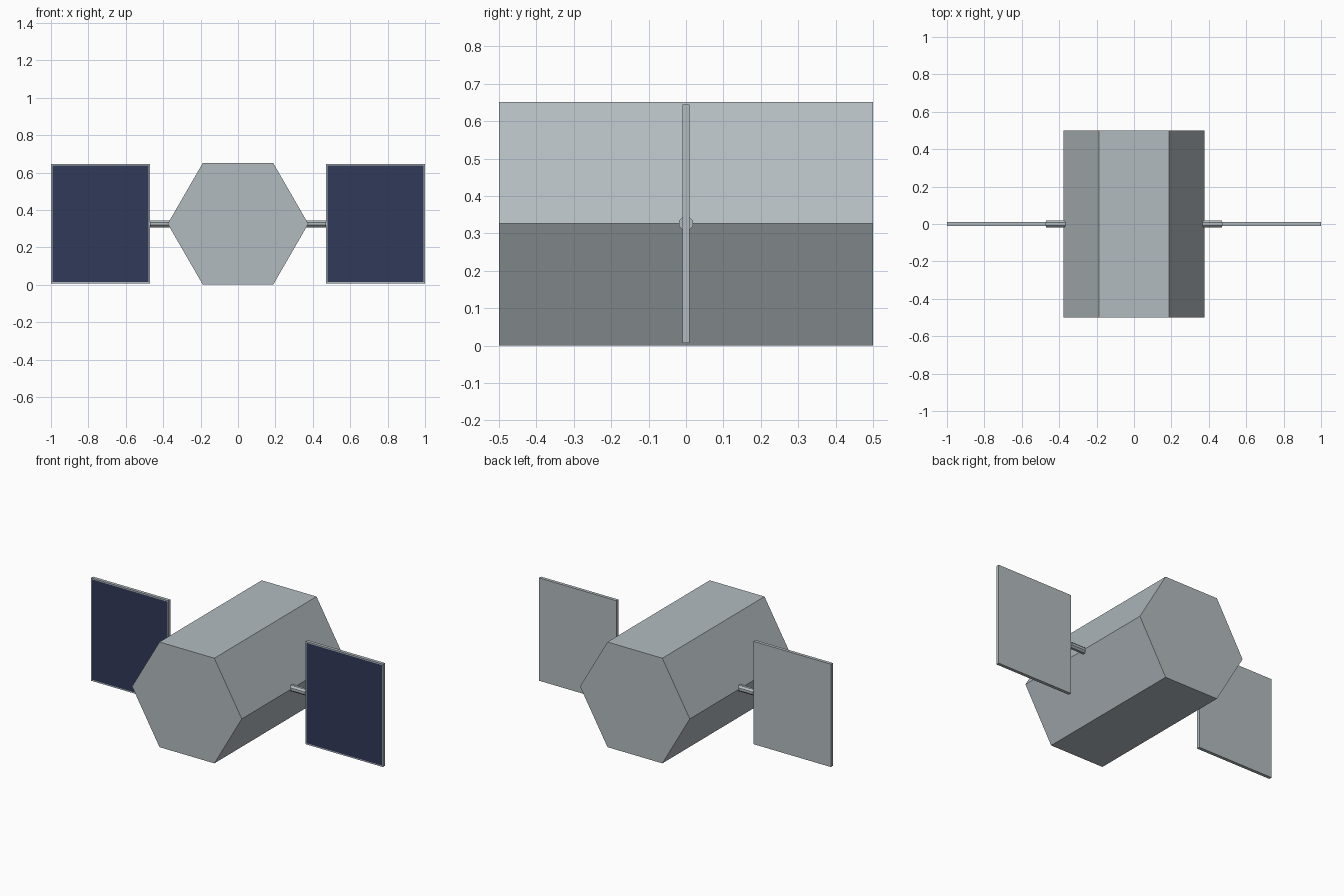
import bpy, bmesh
from math import cos, sin, pi
from mathutils import Vector

if "Cube" in bpy.data.objects:
    bpy.data.objects.remove(bpy.data.objects["Cube"], do_unlink=True)

MID_Z = 0.326


def material(name, rgb):
    mat = bpy.data.materials.new(name)
    mat.use_nodes = True
    mat.diffuse_color = (*rgb, 1)
    mat.node_tree.nodes["Principled BSDF"].inputs["Base Color"].default_value = (*rgb, 1)
    return mat


grey = material("light grey metal", (0.45, 0.50, 0.525))
blue = material("dark blue cells", (0.031, 0.041, 0.10))


def finish(name, bm, *mats):
    bmesh.ops.recalc_face_normals(bm, faces=bm.faces)
    mesh = bpy.data.meshes.new(name)
    bm.to_mesh(mesh)
    bm.free()
    for mat in mats:
        mesh.materials.append(mat)
    obj = bpy.data.objects.new(name, mesh)
    bpy.context.collection.objects.link(obj)
    return obj


def prism(name, sides, radius, start, end, place, turn=0.0):
    """Closed prism; place(u, v, w) maps cross-section and length to space."""
    bm = bmesh.new()
    angles = [turn + 2 * pi * i / sides for i in range(sides)]
    ring = [bm.verts.new(place(radius * cos(a), radius * sin(a), start)) for a in angles]
    cap = bm.faces.new(ring)
    extruded = bmesh.ops.extrude_face_region(bm, geom=[cap], use_keep_orig=True)
    move = Vector(place(0, 0, end)) - Vector(place(0, 0, start))
    verts = [g for g in extruded["geom"] if isinstance(g, bmesh.types.BMVert)]
    bmesh.ops.translate(bm, verts=verts, vec=move)
    return finish(name, bm, grey)


# Hexagonal body along the depth
prism("body", 6, 0.376, -0.5, 0.5, lambda u, v, w: (u, w, MID_Z + v))


# Thin panel with an inset cell area on its front face
def panel(name, side):
    bm = bmesh.new()
    bmesh.ops.create_cube(bm, size=1)
    bmesh.ops.scale(bm, verts=bm.verts, vec=(0.53, 0.02, 0.637))
    bmesh.ops.translate(bm, verts=bm.verts, vec=(side * 0.735, 0, MID_Z))
    front = min(bm.faces, key=lambda f: f.calc_center_median().y)
    bmesh.ops.inset_region(bm, faces=[front], thickness=0.011)
    front.material_index = 1
    finish(name, bm, grey, blue)


# Arms and panels on both sides
for label, side in (("left", 1), ("right", -1)):
    prism(label + "_arm", 8, 0.02, side * 0.355, side * 0.471,
          lambda u, v, w: (w, u, MID_Z + v), pi / 8)
    panel(label + "_panel", side)
